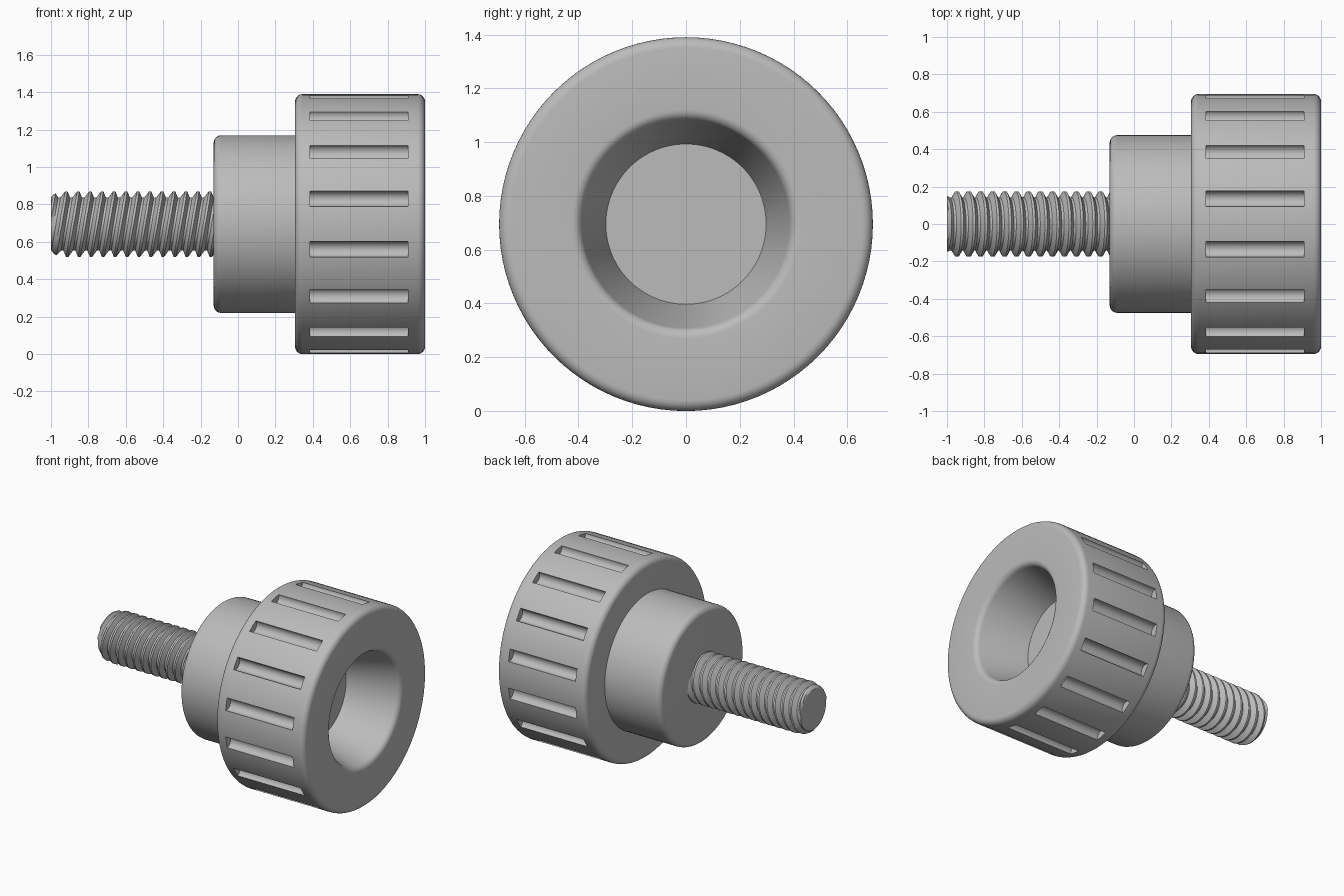
import bpy, bmesh, math
from mathutils import Matrix

cube = bpy.data.objects.get("Cube")
if cube:
    bpy.data.objects.remove(cube)

AXIS_Z = 0.695   # height of the turning axis
SEGMENTS = 96


def make_material(name, colour):
    mat = bpy.data.materials.new(name)
    mat.use_nodes = True
    mat.diffuse_color = colour
    mat.node_tree.nodes["Principled BSDF"].inputs["Base Color"].default_value = colour
    return mat


grey = make_material("plain grey", (0.5, 0.5, 0.5, 1))


def add_object(name, bm):
    bmesh.ops.recalc_face_normals(bm, faces=bm.faces)
    mesh = bpy.data.meshes.new(name)
    bm.to_mesh(mesh)
    bm.free()
    mesh.materials.append(grey)
    obj = bpy.data.objects.new(name, mesh)
    bpy.context.collection.objects.link(obj)
    obj.location.z = AXIS_Z
    return obj


def smooth(obj, angle):
    bpy.ops.object.select_all(action='DESELECT')
    obj.select_set(True)
    bpy.context.view_layer.objects.active = obj
    bpy.ops.object.shade_smooth_by_angle(angle=math.radians(angle))


def skin(bm, rings):
    """Join rings of points into a closed tube with capped ends."""
    loops = [[bm.verts.new(p) for p in ring] for ring in rings]
    n = len(loops[0])
    for a, b in zip(loops, loops[1:]):
        for i in range(n):
            j = (i + 1) % n
            bm.faces.new((a[i], a[j], b[j], b[i]))
    bm.faces.new(loops[0])
    bm.faces.new(loops[-1][::-1])


def lathe(name, profile):
    """Turn a list of (x, radius) points around the x axis."""
    bm = bmesh.new()
    turns = [2 * math.pi * i / SEGMENTS for i in range(SEGMENTS)]
    skin(bm, [[(x, r * math.cos(t), r * math.sin(t)) for t in turns]
              for x, r in profile])
    return add_object(name, bm)


def fillet(cx, cr, size, start, end, steps=6):
    """Arc of profile points around (cx, cr), angles in degrees."""
    angles = [math.radians(start + (end - start) * i / steps) for i in range(steps + 1)]
    return [(cx + size * math.cos(a), cr + size * math.sin(a)) for a in angles]


# Gripping head with rounded rims and a tapered recess
R = 0.04
head = lathe("grip_head",
             [(0.305, 0.3)]
             + fillet(0.305 + R, AXIS_Z - R, R, 180, 90)
             + fillet(1 - R, AXIS_Z - R, R, 90, 0)
             + fillet(1 - R, 0.385 + R, R, 0, -76)
             + [(0.64, 0.298)])

# Round-bottomed grip slots around the head
cutters = bmesh.new()
SLOTS = 16
for i in range(SLOTS):
    angle = 2 * math.pi * (i + 0.5) / SLOTS
    bmesh.ops.create_cone(
        cutters, cap_ends=True, segments=24, radius1=0.043, radius2=0.043, depth=0.525,
        matrix=Matrix.Rotation(angle, 4, 'X') @ Matrix.Translation((0.6475, 0, 0.69))
        @ Matrix.Rotation(math.pi / 2, 4, 'Y'))
slot_cutter = add_object("slot_cutter", cutters)
slot_cutter.hide_render = True
cut = head.modifiers.new("slots", 'BOOLEAN')
cut.operation = 'DIFFERENCE'
cut.solver = 'EXACT'
cut.object = slot_cutter
bpy.context.view_layer.objects.active = head
bpy.ops.object.modifier_apply(modifier=cut.name)
bpy.data.objects.remove(slot_cutter)
smooth(head, 30)

# Collar behind the head
collar = lathe("collar", fillet(-0.13 + R, 0.475 - R, R, 180, 90) + [(0.32, 0.475)])
smooth(collar, 30)

# Threaded shaft: slanted ridges, chamfered at the tip
PITCH, ROOT, CREST, SLANT = 0.064, 0.142, 0.175, 0.17
bm = bmesh.new()
rings = [[(-1, ROOT * math.cos(2 * math.pi * i / 64), ROOT * math.sin(2 * math.pi * i / 64))
          for i in range(64)]]
for turn in range(17):
    for part, radius in ((0, ROOT), (0.2, ROOT), (0.5, CREST), (0.7, CREST)):
        ring = []
        for i in range(64):
            t = 2 * math.pi * i / 64
            x = -1.05 + (turn + part) * PITCH + SLANT * radius * math.sin(t)
            r = min(radius, 0.152 + 0.5 * (x + 1)) if x > -1 else ROOT
            ring.append((max(x, -1), r * math.cos(t), r * math.sin(t)))
        rings.append(ring)
skin(bm, rings)
bmesh.ops.remove_doubles(bm, verts=bm.verts, dist=0.0002)
shaft = add_object("threaded_shaft", bm)
smooth(shaft, 30)
